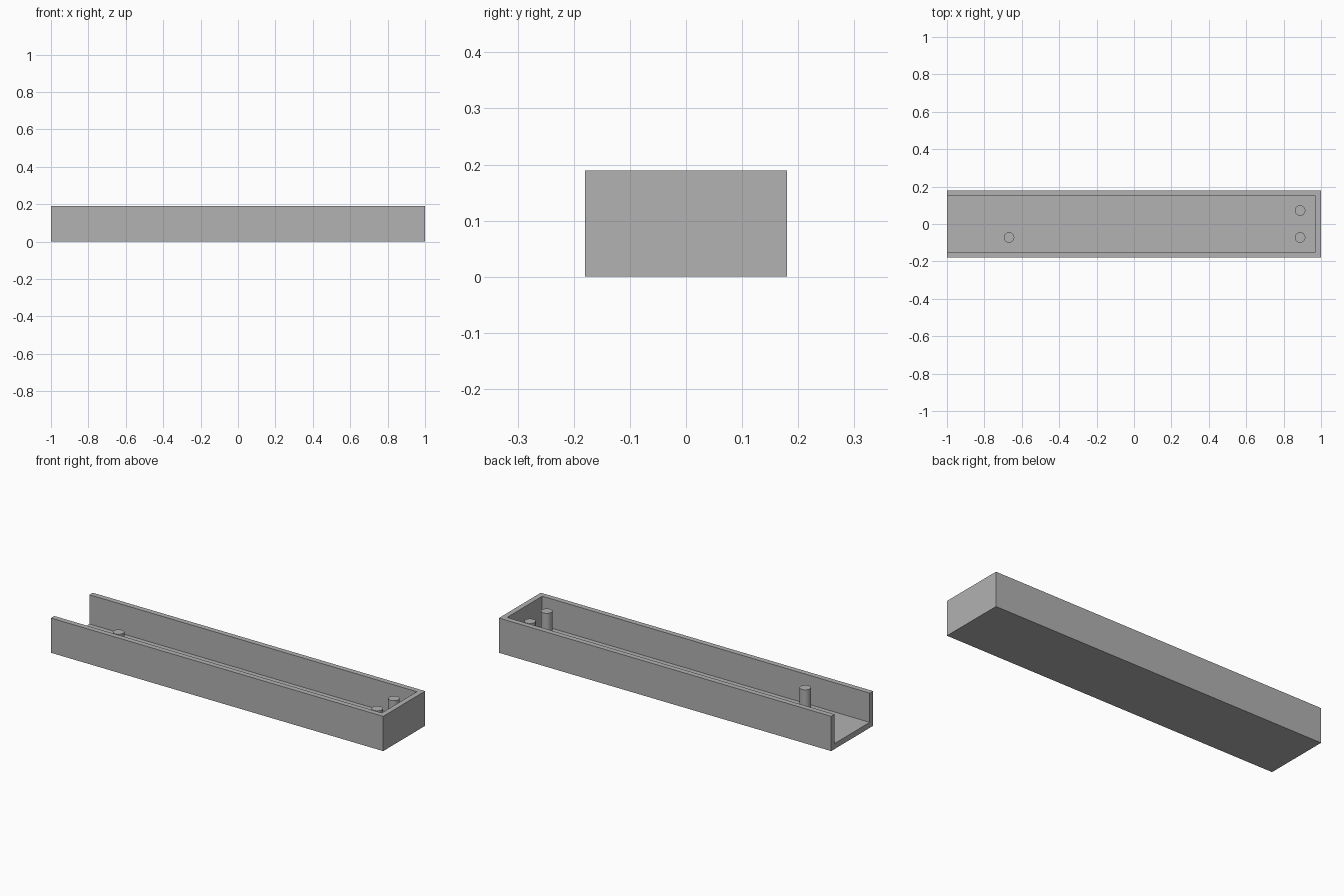
import bpy
import bmesh

cube = bpy.data.objects.get("Cube")
if cube:
    bpy.data.objects.remove(cube, do_unlink=True)

# Single grey plastic
GREY = (0.445, 0.445, 0.445, 1.0)
grey = bpy.data.materials.new("grey_plastic")
grey.use_nodes = True
grey.diffuse_color = GREY
grey.node_tree.nodes["Principled BSDF"].inputs["Base Color"].default_value = GREY

HALF_WIDTH = 0.18
HEIGHT = 0.189
WALL = 0.029
FLOOR = 0.03
PEG_TOP = 0.161
PEG_RADIUS = 0.028


def extruded(name, outline, z0, z1):
    """Raise a flat outline from z0 to z1."""
    bm = bmesh.new()
    face = bm.faces.new([bm.verts.new((x, y, z0)) for x, y in outline])
    raised = bmesh.ops.extrude_face_region(bm, geom=[face])["geom"]
    verts = [g for g in raised if isinstance(g, bmesh.types.BMVert)]
    bmesh.ops.translate(bm, verts=verts, vec=(0, 0, z1 - z0))
    bmesh.ops.recalc_face_normals(bm, faces=bm.faces)
    mesh = bpy.data.meshes.new(name)
    bm.to_mesh(mesh)
    bm.free()
    mesh.materials.append(grey)
    obj = bpy.data.objects.new(name, mesh)
    bpy.context.collection.objects.link(obj)
    return obj


# Tray: U-shaped wall open at one end, with the floor pushed up inside it
w, i = HALF_WIDTH, HALF_WIDTH - WALL
bm = bmesh.new()
outer = [(-1, -i), (-1, -w), (1, -w), (1, w), (-1, w), (-1, i)]
inner = [(1 - WALL, i), (1 - WALL, -i)]


def loop(points, z):
    return [bm.verts.new((x, y, z)) for x, y in points]


rim = loop(outer + inner, HEIGHT)
base = loop(outer, 0)
floor = loop([outer[0], outer[5]] + inner, FLOOR)
bm.faces.new(rim)
bm.faces.new(base[1:5])
bm.faces.new(floor)
# Outer sides and closed end
for a in (1, 2, 3):
    bm.faces.new((base[a], base[a + 1], rim[a + 1], rim[a]))
# Inner sides and closed end
for a, b, c, d in ((5, 6, 1, 2), (6, 7, 2, 3), (7, 0, 3, 0)):
    bm.faces.new((rim[a], rim[b], floor[d], floor[c]))
# Open end
bm.faces.new((base[1], rim[1], rim[0], floor[0], floor[1], rim[5], rim[4], base[4]))
bmesh.ops.delete(bm, geom=[base[0], base[5]], context="VERTS")
bmesh.ops.recalc_face_normals(bm, faces=bm.faces)
mesh = bpy.data.meshes.new("tray")
bm.to_mesh(mesh)
bm.free()
mesh.materials.append(grey)
bpy.context.collection.objects.link(bpy.data.objects.new("tray", mesh))

# Round pegs standing on the floor
pegs = {
    "end_peg_left": (0.888, 0.072),
    "end_peg_right": (0.888, -0.072),
    "open_end_peg": (-0.668, -0.072),
}
for name, (x, y) in pegs.items():
    bpy.ops.mesh.primitive_cylinder_add(
        vertices=48, radius=PEG_RADIUS, depth=PEG_TOP - FLOOR,
        location=(x, y, (PEG_TOP + FLOOR) / 2))
    peg = bpy.context.object
    peg.name = name
    peg.data.materials.append(grey)
    bpy.ops.object.shade_smooth_by_angle()
